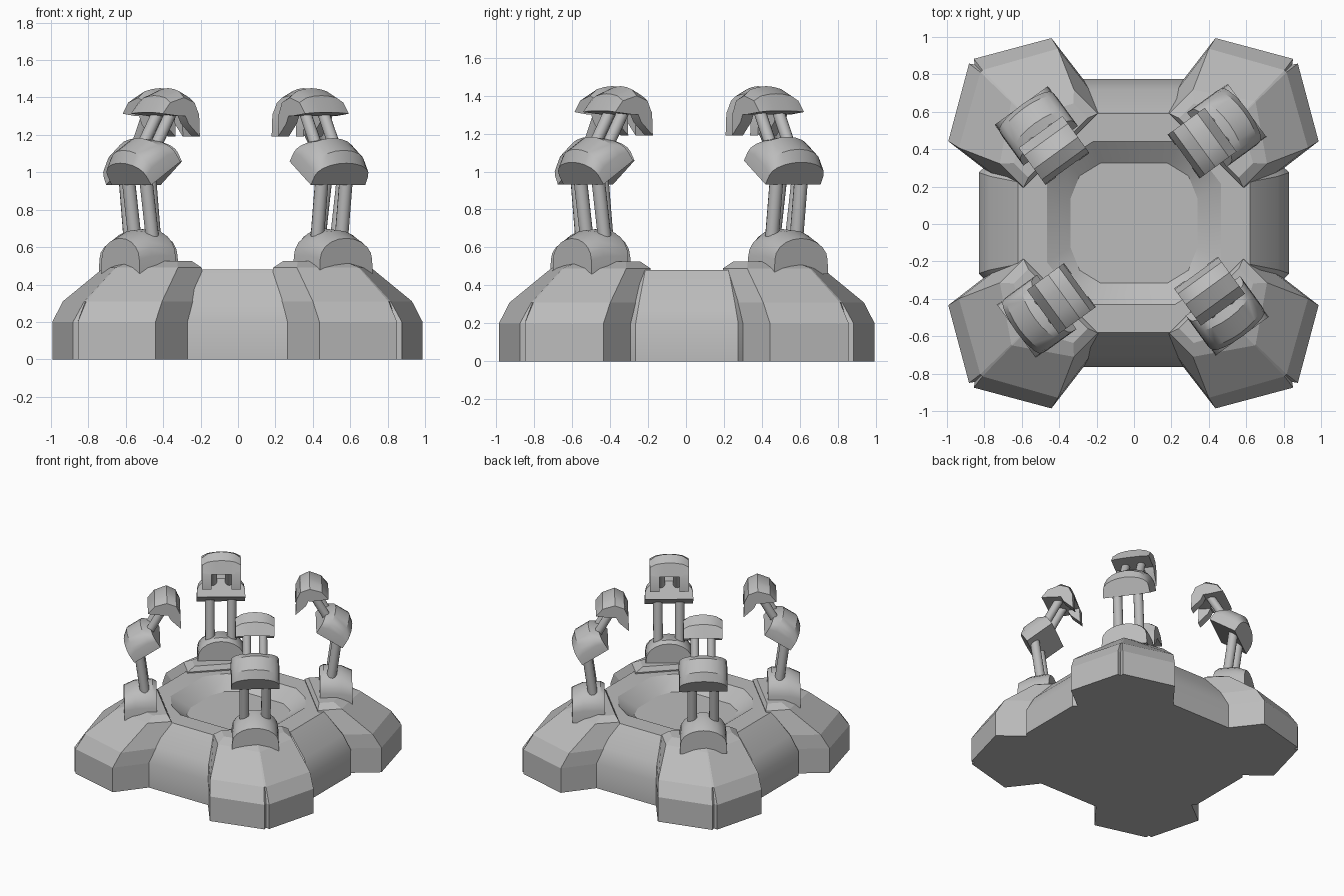
import bpy, bmesh, math
from mathutils import Vector, Matrix

if "Cube" in bpy.data.objects:
    bpy.data.objects.remove(bpy.data.objects["Cube"])

GREY = (0.5, 0.5, 0.5, 1)
mat = bpy.data.materials.new("plain grey")
mat.use_nodes = True
mat.diffuse_color = GREY
mat.node_tree.nodes["Principled BSDF"].inputs["Base Color"].default_value = GREY


def finish(name, bm, matrix, smooth=True):
    bmesh.ops.recalc_face_normals(bm, faces=bm.faces)
    mesh = bpy.data.meshes.new(name)
    bm.to_mesh(mesh)
    bm.free()
    mesh.materials.append(mat)
    ob = bpy.data.objects.new(name, mesh)
    bpy.context.collection.objects.link(ob)
    ob.matrix_world = matrix
    if smooth:
        bpy.ops.object.select_all(action='DESELECT')
        ob.select_set(True)
        bpy.context.view_layer.objects.active = ob
        bpy.ops.object.shade_smooth_by_angle(angle=math.radians(30))


def loft(bm, rings):
    """Skin a list of equal point rings and cap both ends."""
    loops = [[bm.verts.new(p) for p in ring] for ring in rings]
    n = len(loops[0])
    for a, b in zip(loops, loops[1:]):
        for i in range(n):
            j = (i + 1) % n
            bm.faces.new((a[i], a[j], b[j], b[i]))
    bm.faces.new(loops[0])
    bm.faces.new(loops[-1])


def rod(bm, start, end, radius):
    start, end = Vector(start), Vector(end)
    turn = (end - start).to_track_quat('Z', 'Y').to_matrix().to_4x4()
    bmesh.ops.create_cone(bm, cap_ends=True, segments=14, radius1=radius, radius2=radius,
                          depth=(end - start).length,
                          matrix=Matrix.Translation((start + end) / 2) @ turn)


def core_ring(z, x, y, cut_x, cut_y, bulge):
    """Twelve-sided ring: a rectangle with rounded-off corners."""
    mid = ((cut_x + x) / 2 * bulge, (cut_y + y) / 2 * bulge)
    corner = [(x, cut_y), mid, (cut_x, y)]
    pts = corner + [(-a, b) for a, b in reversed(corner)]
    pts += [(-a, -b) for a, b in pts]
    return [(a, b, z) for a, b in pts]


def pod_ring(z, inner, inner_w, shoulder, shoulder_w, tip, tip_w, groove):
    """Pointed pod outline with a thin groove down the tip."""
    half = [(inner, inner_w), (shoulder, shoulder_w), (tip, tip_w)]
    pts = half + [(tip - groove, 0)] + [(u, -v) for u, v in reversed(half)]
    return [(u, v, z) for u, v in pts]


def cowl(name, matrix, center, tilt, height, half_width, stations):
    """Arched block lofted through (depth, height factor) stations."""
    def arch(a, top):
        pts = [(a, half_width, 0)]
        for i in range(11):
            t = math.pi * i / 10
            rise = 0.4 + 0.6 * max(math.sin(t), 0)
            pts.append((a, half_width * math.cos(t) * 0.98, rise * height * top))
        return pts + [(a, -half_width, 0)]
    bm = bmesh.new()
    loft(bm, [arch(a, top) for a, top in stations])
    place = Matrix.Translation(center) @ Matrix.Rotation(tilt, 4, 'Y')
    finish(name, bm, matrix @ place)


# Central platform with its sunken basin
bm = bmesh.new()
loft(bm, [core_ring(0, 0.83, 0.77, 0.30, 0.27, 1),
          core_ring(0.20, 0.83, 0.77, 0.30, 0.27, 1),
          core_ring(0.32, 0.77, 0.715, 0.27, 0.25, 1),
          core_ring(0.48, 0.62, 0.585, 0.21, 0.22, 1),
          core_ring(0.48, 0.465, 0.435, 0.22, 0.21, 1.06),
          core_ring(0.39, 0.34, 0.32, 0.18, 0.13, 1.12)])
finish("platform", bm, Matrix.Translation((0, 0.005, 0)))

CORNERS = {"back_left": 45, "back_right": 135, "front_right": 225, "front_left": 315}
for corner, angle in CORNERS.items():
    spin = Matrix.Rotation(math.radians(angle), 4, 'Z')

    # Corner pod
    bm = bmesh.new()
    loft(bm, [pod_ring(0, 0.58, 0.335, 1.01, 0.39, 1.225, 0.018, 0.025),
              pod_ring(0.20, 0.58, 0.335, 1.01, 0.39, 1.225, 0.018, 0.025),
              pod_ring(0.31, 0.57, 0.325, 0.945, 0.375, 1.15, 0.008, 0),
              pod_ring(0.49, 0.55, 0.28, 0.73, 0.28, 0.92, 0.004, 0),
              pod_ring(0.525, 0.57, 0.225, 0.68, 0.225, 0.80, 0.004, 0)])
    finish(corner + "_pod", bm, Matrix.Translation((-0.003, 0.004, 0)) @ spin, smooth=False)

    # Arm joints, each arm turned slightly about its base
    pivot = Vector((0.735, 0, 0))
    arm = (Matrix.Translation((-0.012, 0.017, 0)) @ spin @ Matrix.Translation(pivot)
           @ Matrix.Rotation(math.radians(-9), 4, 'Z') @ Matrix.Translation(-pivot))
    cowl(corner + "_arm_base", arm, (0.735, 0, 0.46), 0, 0.24, 0.175,
         [(-0.12, 0.92), (-0.09, 1), (0.04, 0.96), (0.12, 0.78)])
    cowl(corner + "_elbow", arm, (0.685, 0, 0.995), math.radians(33), 0.185, 0.18,
         [(-0.115, 0.75), (-0.06, 1), (0.06, 1), (0.115, 0.75)])

    # Paired rods
    bm = bmesh.new()
    for side in (-1, 1):
        rod(bm, (0.695, side * 0.08, 0.60), (0.755, side * 0.08, 1.04), 0.036)
        rod(bm, (0.70, side * 0.06, 1.08), (0.54, side * 0.06, 1.36), 0.032)
    finish(corner + "_rods", bm, arm)

    # Claw head: rounded hood with two prongs pointing down
    hood = [(0.68, 1.32), (0.63, 1.41), (0.54, 1.45), (0.47, 1.41), (0.44, 1.31), (0.56, 1.30)]
    prong = [(0.47, 1.38), (0.44, 1.31), (0.435, 1.19), (0.51, 1.26), (0.55, 1.34)]
    bm = bmesh.new()
    loft(bm, [[(u, v, 1.3 + (z - 1.3) * squash) for u, z in hood]
              for v, squash in ((-0.145, 0.66), (-0.10, 0.89), (-0.05, 0.97), (0, 1),
                                (0.05, 0.97), (0.10, 0.89), (0.145, 0.66))])
    for side in (-1, 1):
        loft(bm, [[(u, side * v, min(z, top)) for u, z in prong]
                  for v, top in ((0.075, 1.38), (0.145, 1.35))])
    finish(corner + "_claw", bm, arm)
